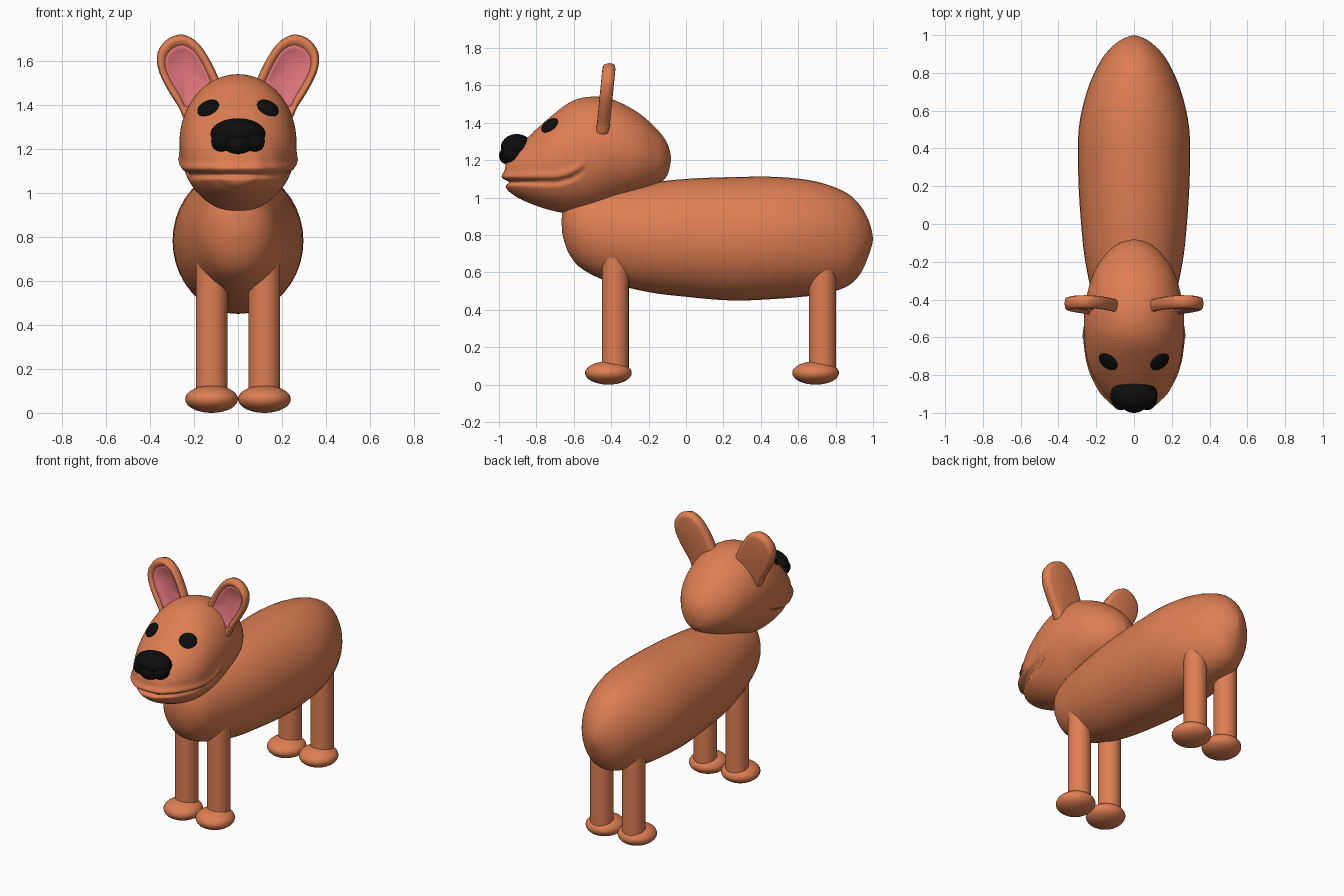
import bpy, bmesh
from math import sin, cos, pi, exp, hypot
from mathutils import Vector, Matrix

if "Cube" in bpy.data.objects:
    bpy.data.objects.remove(bpy.data.objects["Cube"])


def material(name, rgb):
    m = bpy.data.materials.new(name)
    m.diffuse_color = (*rgb, 1)
    m.use_nodes = True
    m.node_tree.nodes["Principled BSDF"].inputs["Base Color"].default_value = m.diffuse_color
    return m


FUR = material("fur", (0.73, 0.21, 0.085))
PINK = material("pink", (0.72, 0.17, 0.19))
BLACK = material("black", (0.004, 0.004, 0.004))


def finish(name, bm, mat):
    bmesh.ops.remove_doubles(bm, verts=bm.verts, dist=1e-5)
    bmesh.ops.recalc_face_normals(bm, faces=bm.faces)
    me = bpy.data.meshes.new(name)
    bm.to_mesh(me)
    bm.free()
    me.materials.append(mat)
    for p in me.polygons:
        p.use_smooth = True
    ob = bpy.data.objects.new(name, me)
    bpy.context.collection.objects.link(ob)
    return ob


def catmull(rows, t):
    """Smooth interpolation of a row table, t in 0..1."""
    n = len(rows) - 1
    i = min(int(t * n), n - 1)
    f = t * n - i
    a, b, c, d = (rows[min(max(k, 0), n)] for k in (i - 1, i, i + 1, i + 2))
    return [q + 0.5 * f * (r - p + f * (2 * p - 5 * q + 4 * r - s + f * (3 * (q - r) + s - p)))
            for p, q, r, s in zip(a, b, c, d)]


def skin(rings, closed=True):
    bm = bmesh.new()
    loops = [[bm.verts.new(p) for p in r] for r in rings]
    for a, b in zip(loops, loops[1:]):
        for j in range(len(a)):
            k = (j + 1) % len(a)
            bm.faces.new((a[j], a[k], b[k], b[j]))
    return bm


def loft(rows, rings, segs, warp=None):
    """Rows are (y, top z, bottom z, half width)."""
    out = []
    for i in range(rings + 1):
        y, zt, zb, w = catmull(rows, i / rings)
        zc, h, w = (zt + zb) / 2, max((zt - zb) / 2, 0), max(w, 0)
        if i in (0, rings):
            h = w = 0
        ring = [Vector((w * cos(2 * pi * j / segs), y, zc + h * sin(2 * pi * j / segs)))
                for j in range(segs)]
        out.append([warp(p) for p in ring] if warp else ring)
    return skin(out)


def ball(name, loc, radii, mat, rot=None):
    bm = bmesh.new()
    bmesh.ops.create_uvsphere(bm, u_segments=32, v_segments=18, radius=1)
    m = Matrix.Translation(loc) @ (rot or Matrix()) @ Matrix.Diagonal((*radii, 1))
    bmesh.ops.transform(bm, matrix=m, verts=bm.verts)
    return finish(name, bm, mat)


# Body
body = [(-.665, .90, .84, 0), (-.655, .95, .78, .06), (-.62, 1.0, .69, .12), (-.55, 1.03, .615, .17),
        (-.4, 1.06, .545, .215), (-.2, 1.08, .495, .258), (0, 1.1, .47, .28), (.25, 1.11, .45, .295),
        (.5, 1.11, .46, .293), (.7, 1.085, .48, .25), (.85, 1.03, .52, .185), (.93, .96, .59, .125),
        (.98, .87, .7, .06), (1.0, .79, .77, 0)]
finish("body", loft(body, 52, 40), FUR)


# Head with a mouth groove and an overhanging upper lip
def mouth(p):
    line = 1.083 + 0.06 * max(0, (p.y + .72) / .17) ** 2
    fade = min(1, max(0, (-.53 - p.y) / .06))
    dz = p.z - line
    d = 0.016 * exp(-((dz - .03) / .02) ** 2) - 0.024 * exp(-(dz / .012) ** 2)
    n = Vector((p.x * 1.6, p.y + .7, 0) if p.y < -.7 else (p.x, 0, 0))
    return p + n.normalized() * d * fade


head_rows = [(-.97, 1.14, 1.10, 0), (-.96, 1.19, 1.05, .08), (-.93, 1.24, 1.02, .125),
             (-.87, 1.30, .985, .18), (-.75, 1.41, .94, .24), (-.62, 1.51, .915, .262),
             (-.5, 1.54, .93, .265), (-.38, 1.52, .975, .25), (-.25, 1.45, 1.02, .21),
             (-.15, 1.36, 1.07, .14), (-.1, 1.29, 1.12, .075), (-.08, 1.22, 1.2, 0)]
head = finish("head", loft(head_rows, 110, 112, mouth), FUR)

# Nose: broad upper pad, lower centre and two nostril lobes
ball("nose", (0, -.905, 1.268), (.125, .085, .072), BLACK)
ball("nose_centre", (0, -.945, 1.225), (.07, .055, .05), BLACK)

# Ears: outline in x, z swept through rim and hollow
outline = [(.07, 1.48), (.12, 1.59), (.18, 1.68), (.25, 1.72), (.32, 1.70), (.365, 1.64),
           (.362, 1.56), (.32, 1.47), (.27, 1.39), (.23, 1.32), (.14, 1.33)]
closed = outline + outline[:1]
shape = [catmull(closed, i / 44) for i in range(44)]
rim = [(0, .005), (.6, .0), (.72, -.018), (.85, -.036), (.95, -.03), (1, 0), (.95, .026), (.8, .034), (0, .03)]
lining = [(0, .0), (.58, -.006), (.69, -.019), (.71, -.012)]


def ear(name, steps, side, mat):
    cx, cz = .245, 1.56
    rings = []
    for s, dy in steps:
        ring = []
        for x, z in shape:
            px, pz = cx + (x - cx) * s, cz + (z - cz) * s
            ring.append((side * px, -.44 + (pz - 1.4) * .1 + dy, pz))
        rings.append(ring)
    finish(name, skin(rings), mat)


for side, tag in ((-1, "left"), (1, "right")):
    ear("ear_" + tag, rim, side, FUR)
    ear("ear_lining_" + tag, lining, side, PINK)
    ball("nostril_" + tag, (side * .07, -.925, 1.235), (.052, .06, .05), BLACK)
    # Eyes lie flush on the head surface
    ok, loc, nor, _ = head.closest_point_on_mesh((side * .125, -.715, 1.37))
    rot = nor.to_track_quat('Z', 'Y').to_matrix().to_4x4()
    ball("eye_" + tag, loc, (.056, .05, .016), BLACK, rot)
    # Legs and paws
    for part, y, top in (("front", -.378, .74), ("back", .73, .7)):
        bm = bmesh.new()
        bmesh.ops.create_cone(bm, cap_ends=True, segments=32, radius1=.072, radius2=.072, depth=top - .06,
                              matrix=Matrix.Translation((side * .12, y, (top + .06) / 2)))
        leg = finish(f"{part}_leg_{tag}", bm, FUR)
        bpy.context.view_layer.objects.active = leg
        leg.select_set(True)
        bpy.ops.object.shade_smooth_by_angle()
        leg.select_set(False)
        ball(f"{part}_paw_{tag}", (side * .12, y - .037, .0625), (.12, .125, .0625), FUR)
